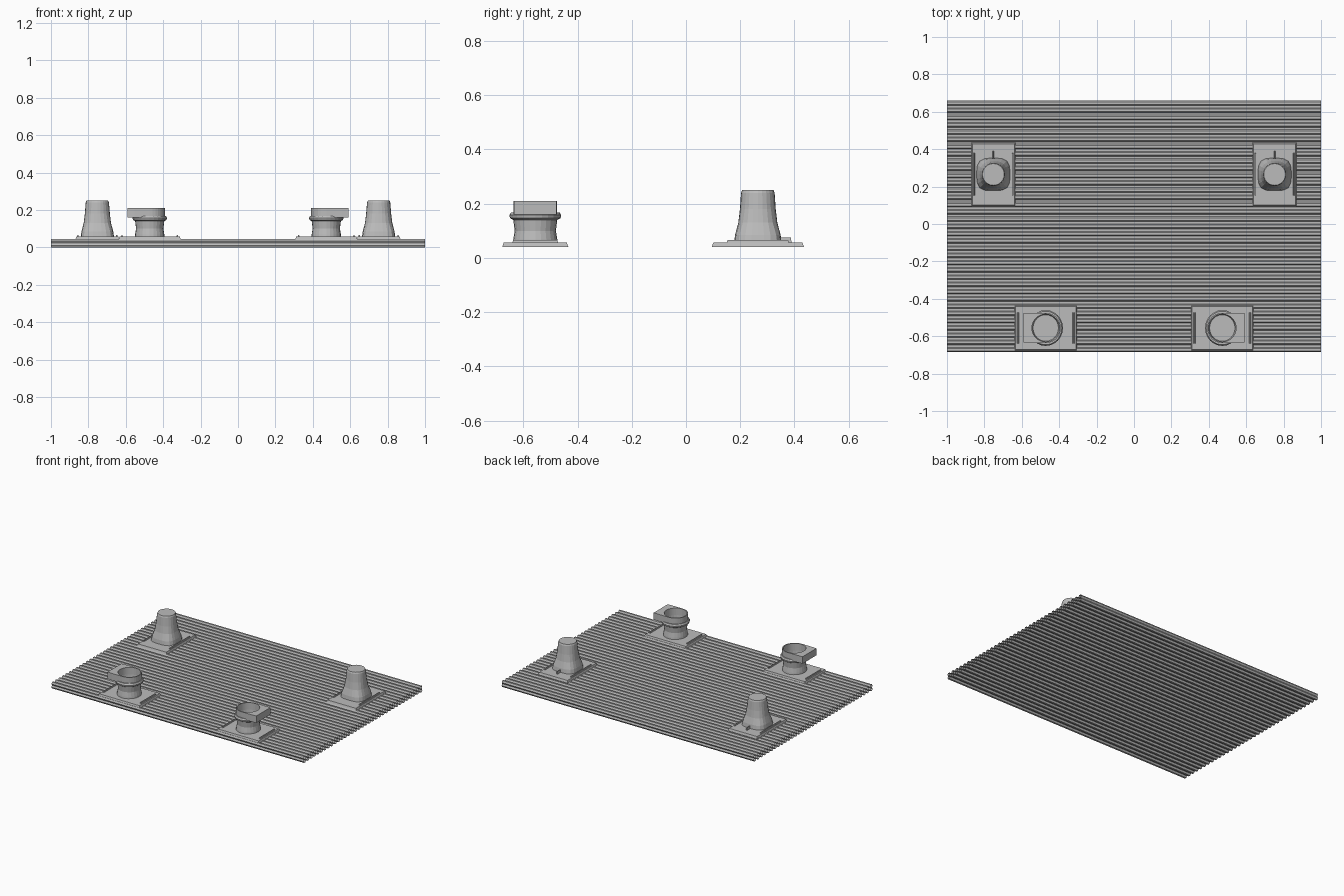
import bpy
import bmesh
import math

if "Cube" in bpy.data.objects:
    bpy.data.objects.remove(bpy.data.objects["Cube"], do_unlink=True)

grey = bpy.data.materials.new("plain grey")
grey.use_nodes = True
colour = (0.5, 0.5, 0.5, 1)
grey.diffuse_color = colour
grey.node_tree.nodes["Principled BSDF"].inputs["Base Color"].default_value = colour


def finish(bm, name, fix_normals=True):
    if fix_normals:
        bmesh.ops.recalc_face_normals(bm, faces=bm.faces[:])
    mesh = bpy.data.meshes.new(name)
    bm.to_mesh(mesh)
    bm.free()
    mesh.materials.append(grey)
    obj = bpy.data.objects.new(name, mesh)
    bpy.context.collection.objects.link(obj)
    return obj


def loft(name, rings, cap_start=True, cap_end=True, closed=False):
    """Skin a list of equal-length point rings."""
    bm = bmesh.new()
    loops = [[bm.verts.new(p) for p in ring] for ring in rings]
    n = len(loops[0])
    pairs = list(zip(loops, loops[1:]))
    if closed:
        pairs.append((loops[-1], loops[0]))
    for a, b in pairs:
        for i in range(n):
            j = (i + 1) % n
            bm.faces.new((a[i], a[j], b[j], b[i]))
    if cap_start and not closed:
        bm.faces.new(loops[0])
    if cap_end and not closed:
        bm.faces.new(loops[-1])
    return finish(bm, name)


def rounded(cx, cy, rx, ry, z, power=2, n=24):
    """Superellipse ring: power 2 is round, higher is squarer."""
    pts = []
    for i in range(n):
        a = 2 * math.pi * i / n
        c, s = math.cos(a), math.sin(a)
        k = (abs(c) ** power + abs(s) ** power) ** (-1 / power)
        pts.append((cx + rx * k * c, cy + ry * k * s, z))
    return pts


def rect(cx, cy, hx, hy, z):
    return [(cx + sx * hx, cy + sy * hy, z)
            for sx, sy in ((-1, -1), (1, -1), (1, 1), (-1, 1))]


def slab(name, cx, cy, hx, hy, z0, z1, bevel=0.0):
    return loft(name, [rect(cx, cy, hx, hy, z0), rect(cx, cy, hx - bevel, hy - bevel, z1)])


# Honeycomb deck: open hexagonal tubes running from side to side
DEPTH, HEIGHT, COUNT = 1.37, 0.045, 35
pitch = DEPTH / (COUNT + 1 / 3)
r = pitch / 3
h = HEIGHT / 4
bm = bmesh.new()


def tube(y, z):
    corners = [(y + k * r, z + m * h) for k, m in
               ((1, 0), (0.5, 1), (-0.5, 1), (-1, 0), (-0.5, -1), (0.5, -1))]
    ends = [[bm.verts.new((x, *c)) for c in corners] for x in (-1, 1)]
    for i in range(6):
        j = (i + 1) % 6
        bm.faces.new((ends[0][i], ends[0][j], ends[1][j], ends[1][i]))


for i in range(COUNT):
    y = -DEPTH / 2 + r + i * pitch
    tube(y, h)
    tube(y, 3 * h)
    if i < COUNT - 1:
        tube(y + pitch / 2, 2 * h)
finish(bm, "honeycomb_deck")

for side, word in ((1, "left"), (-1, "right")):
    # Rear post on its base plate
    px, py = side * 0.752, 0.265
    slab(f"rear_{word}_plate", px, py, 0.118, 0.17, 0.04, 0.057, 0.006)
    for s in (-1, 1):
        slab(f"rear_{word}_plate_rib", px + s * 0.104, py, 0.006, 0.115, 0.05, 0.066, 0.003)
    slab(f"rear_{word}_post_fin", px, py + 0.1, 0.005, 0.025, 0.05, 0.075, 0.003)
    profile = ((0.09, 0.088, 0.05, 3.5), (0.085, 0.084, 0.085, 3.2),
               (0.073, 0.072, 0.13, 2.6), (0.067, 0.066, 0.18, 2.2),
               (0.062, 0.062, 0.24, 2), (0.058, 0.058, 0.25, 2))
    loft(f"rear_{word}_post",
         [rounded(px, py, rx, ry, z, p) for rx, ry, z, p in profile])

    # Front socket on its base plate
    cx, cy = side * 0.472, -0.556
    slab(f"front_{word}_plate", cx, cy, 0.167, 0.122, 0.04, 0.057, 0.006)
    for s in (-1, 1):
        slab(f"front_{word}_plate_rib", cx + s * 0.148, cy, 0.006, 0.085, 0.05, 0.066, 0.003)
    cup = ((0.08, 0.05), (0.078, 0.07), (0.073, 0.1), (0.078, 0.14), (0.09, 0.147),
           (0.092, 0.158), (0.086, 0.168), (0.075, 0.168), (0.068, 0.08))
    loft(f"front_{word}_cup",
         [rounded(cx, cy, rad, rad * 1.04, z) for rad, z in cup])

    # Collar: round on the inner side, square on the outer side
    def collar_ring(z, n=32):
        pts = []
        for i in range(n):
            a = 2 * math.pi * i / n
            c, s = math.cos(a), math.sin(a)
            if c * side <= 0:
                k = 0.081
            else:
                k = min(0.118 / abs(c), 0.081 / max(abs(s), 0.001))
            pts.append((cx + k * c, cy + k * s, z))
        return pts

    loft(f"front_{word}_collar",
         [collar_ring(0.16), collar_ring(0.21),
          rounded(cx, cy, 0.074, 0.074, 0.21, n=32),
          rounded(cx, cy, 0.074, 0.074, 0.16, n=32)], closed=True)
